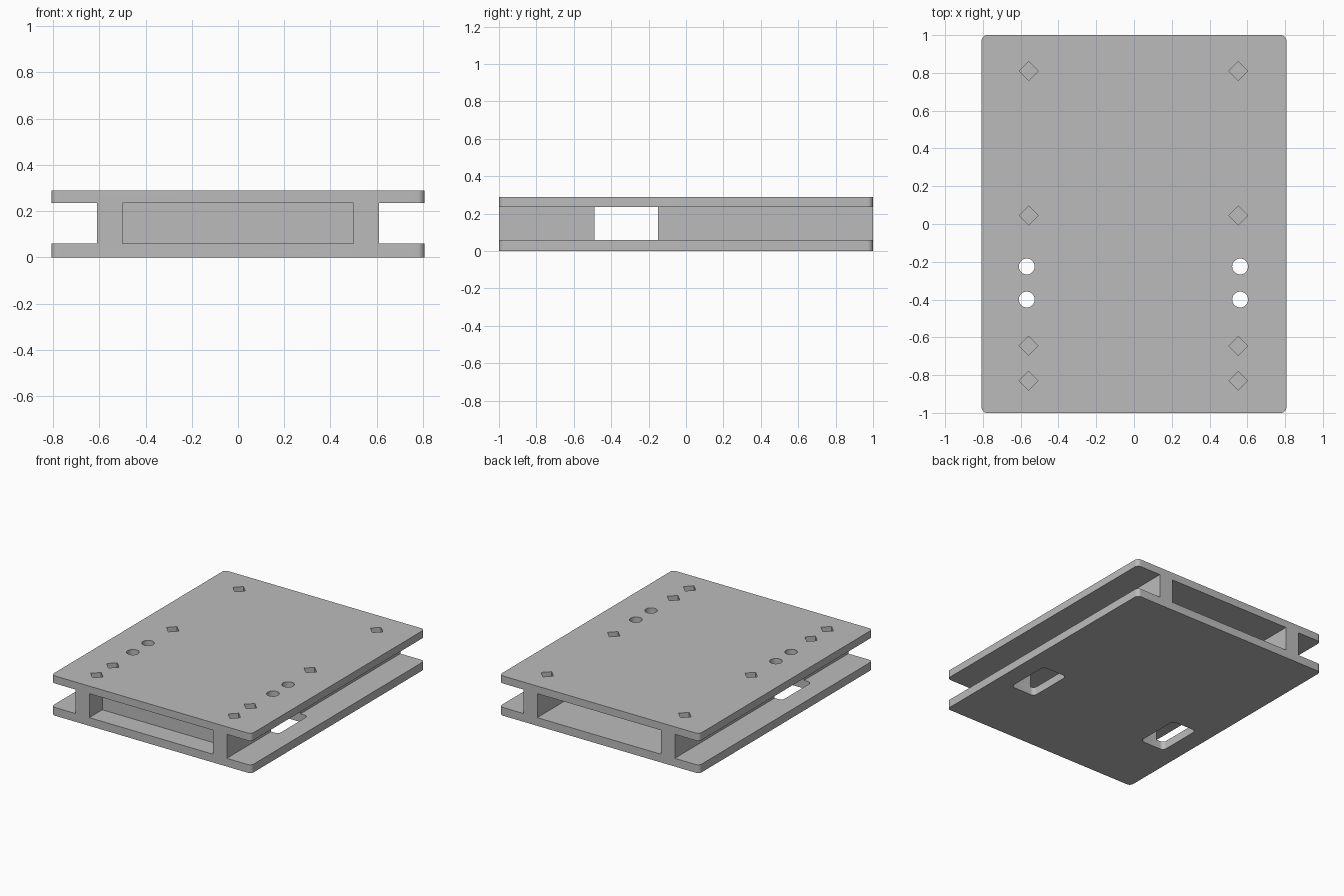
import bpy
from math import cos, sin, pi, radians
import bmesh

if "Cube" in bpy.data.objects:
    bpy.data.objects.remove(bpy.data.objects["Cube"], do_unlink=True)

grey = bpy.data.materials.new("plain_grey")
grey.use_nodes = True
colour = (0.5, 0.5, 0.5, 1)
grey.diffuse_color = colour
grey.node_tree.nodes["Principled BSDF"].inputs["Base Color"].default_value = colour


def prism(name, outline, z0, z1):
    """Extrude a flat outline from z0 up to z1."""
    bm = bmesh.new()
    base = bm.faces.new([bm.verts.new((x, y, z0)) for x, y in outline])
    top = bmesh.ops.extrude_face_region(bm, geom=[base])["geom"]
    verts = [v for v in top if isinstance(v, bmesh.types.BMVert)]
    bmesh.ops.translate(bm, verts=verts, vec=(0, 0, z1 - z0))
    bmesh.ops.recalc_face_normals(bm, faces=bm.faces)
    mesh = bpy.data.meshes.new(name)
    bm.to_mesh(mesh)
    bm.free()
    mesh.materials.append(grey)
    obj = bpy.data.objects.new(name, mesh)
    bpy.context.collection.objects.link(obj)
    return obj


def rectangle(x0, x1, y0, y1, r=0, steps=8):
    """Rectangle outline, with rounded corners when r is given."""
    if not r:
        return [(x0, y0), (x1, y0), (x1, y1), (x0, y1)]
    centres = [(x1 - r, y1 - r), (x0 + r, y1 - r), (x0 + r, y0 + r), (x1 - r, y0 + r)]
    return [(cx + r * cos((q + i / steps) * pi / 2), cy + r * sin((q + i / steps) * pi / 2))
            for q, (cx, cy) in enumerate(centres) for i in range(steps + 1)]


def polygon(x, y, r, sides):
    return [(x + r * cos(2 * pi * i / sides), y + r * sin(2 * pi * i / sides))
            for i in range(sides)]


def combine(target, part, operation):
    """Apply a boolean and discard the used part."""
    mod = target.modifiers.new("join", "BOOLEAN")
    mod.operation = operation
    mod.solver = "EXACT"
    mod.object = part
    bpy.context.view_layer.objects.active = target
    bpy.ops.object.modifier_apply(modifier=mod.name)
    bpy.data.objects.remove(part, do_unlink=True)


HEIGHT, FLOOR, CEILING = 0.29, 0.06, 0.235
LAP = 0.02
GAP = (-0.49, -0.15)

# Lower and upper plates with rounded corners
plate = rectangle(-0.807, 0.807, -1, 1, 0.03)
frame = prism("double_plate_frame", plate, 0, FLOOR)
combine(frame, prism("upper_plate", plate, CEILING, HEIGHT), "UNION")

# Side walls, interrupted by a gap, and the cross wall near the front
for side in (-1, 1):
    x0, x1 = sorted((side * 0.5, side * 0.61))
    for y0, y1 in ((-1, GAP[0]), (GAP[1], 1)):
        wall = prism("side_wall", rectangle(x0, x1, y0, y1), FLOOR - LAP, CEILING + LAP)
        combine(frame, wall, "UNION")
cross = prism("cross_wall", rectangle(-0.53, 0.53, -0.85, -0.75), FLOOR - LAP, CEILING + LAP)
combine(frame, cross, "UNION")

for side in (-1, 1):
    # Rounded slot through the lower plate
    x0, x1 = sorted((side * 0.47, side * 0.67))
    slot = prism("slot_cutter", rectangle(x0, x1, *GAP, 0.03), -0.1, FLOOR + LAP)
    combine(frame, slot, "DIFFERENCE")
    # Round holes through the upper plate
    for y in (-0.4, -0.225):
        hole = prism("hole_cutter", polygon(side * 0.565 - 0.003, y, 0.042, 32), 0.15, 0.4)
        combine(frame, hole, "DIFFERENCE")
    # Four-sided screw holes down into the walls
    for y in (-0.83, -0.645, 0.045, 0.81):
        hole = prism("screw_cutter", polygon(side * 0.555 - 0.003, y, 0.05, 4), FLOOR, 0.4)
        combine(frame, hole, "DIFFERENCE")

# Smooth the rounded corners and bores, keep the edges crisp
bpy.ops.object.select_all(action="DESELECT")
frame.select_set(True)
bpy.context.view_layer.objects.active = frame
bpy.ops.object.shade_smooth_by_angle(angle=radians(30))
